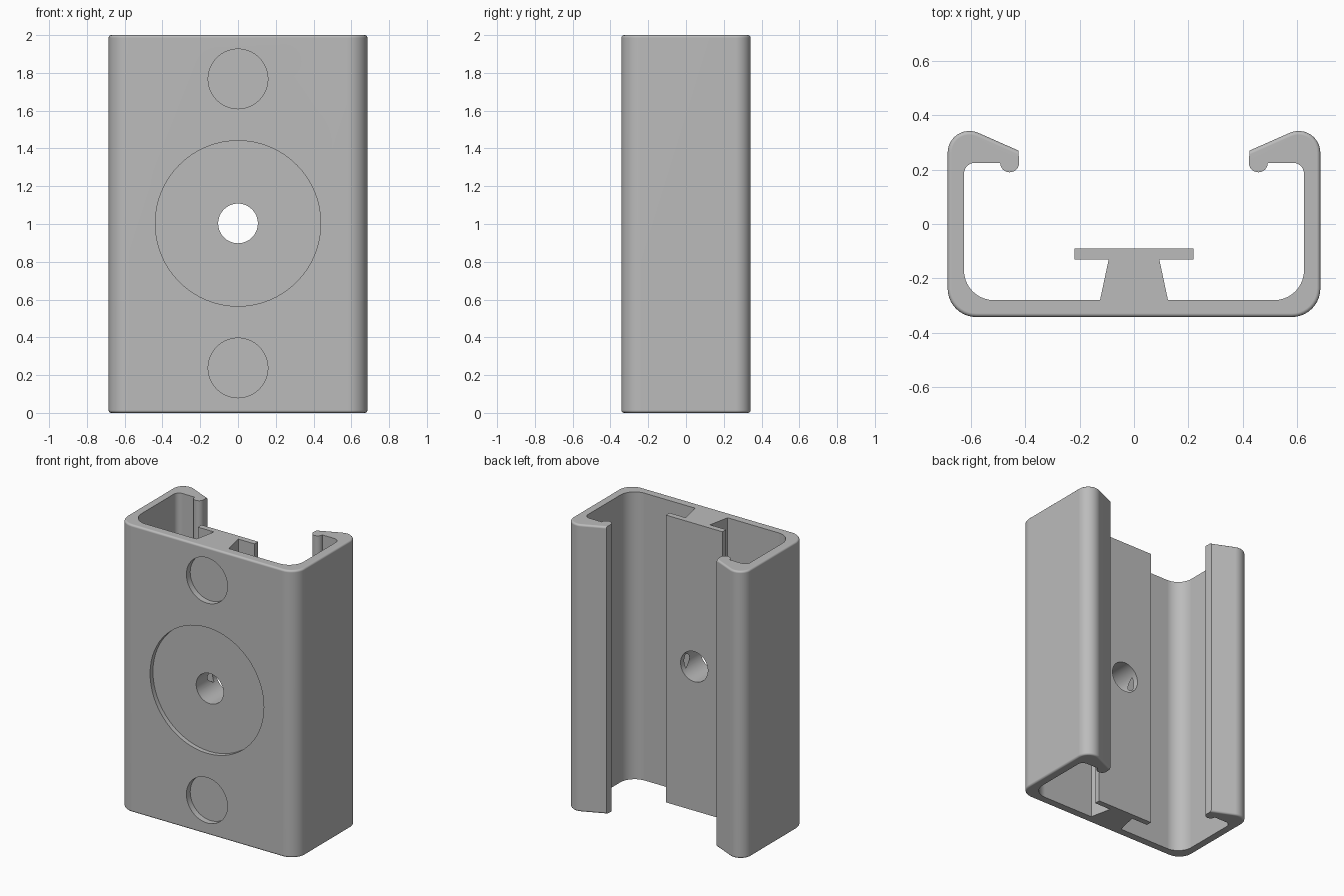
import bpy, bmesh
from math import cos, sin, radians

cube = bpy.data.objects.get("Cube")
if cube:
    bpy.data.objects.remove(cube, do_unlink=True)

HEIGHT = 2.0
FRONT = -0.342

grey = bpy.data.materials.new("plain grey")
grey.use_nodes = True
grey.diffuse_color = (0.5, 0.5, 0.5, 1)
grey.node_tree.nodes["Principled BSDF"].inputs["Base Color"].default_value = (0.5, 0.5, 0.5, 1)


def arc(cx, cy, r, start, end, steps=10):
    angles = [radians(start + (end - start) * i / steps) for i in range(steps + 1)]
    return [(cx + r * cos(a), cy + r * sin(a)) for a in angles]


# Half of the channel section: outer skin, then lip, inner wall and T rail
outer = (arc(0.58, FRONT + 0.105, 0.105, -90, 0)
         + arc(0.605, 0.262, 0.08, 0, 114, 12)
         + [(0.425, 0.27)])
inner = (arc(0.457, 0.225, 0.035, 180, 360, 12)
         + arc(0.585, 0.185, 0.04, 90, 0, 6)
         + arc(0.515, -0.17, 0.11, 0, -90)
         + [(0.125, -0.28), (0.093, -0.13), (0.218, -0.13), (0.218, -0.09)])
half = outer + inner
section = half + [(-x, y) for x, y in reversed(half)]

# Extrude the section upward
bm = bmesh.new()
verts = [bm.verts.new((x, y, 0)) for x, y in section]
base = bm.faces.new(verts)
top = bmesh.ops.extrude_face_region(bm, geom=[base], use_keep_orig=True)
bmesh.ops.translate(bm, vec=(0, 0, HEIGHT),
                    verts=[g for g in top["geom"] if isinstance(g, bmesh.types.BMVert)])
bmesh.ops.recalc_face_normals(bm, faces=bm.faces)

# Soften the outer rim at both ends
skin = {(round(s * x, 4), round(y, 4)) for x, y in outer for s in (-1, 1)}
rim = [e for e in bm.edges
       if abs(e.verts[0].co.z - e.verts[1].co.z) < 0.001
       and all((round(v.co.x, 4), round(v.co.y, 4)) in skin for v in e.verts)]
bmesh.ops.bevel(bm, geom=rim, offset=0.014, offset_type='OFFSET', segments=3,
                profile=0.5, affect='EDGES', clamp_overlap=False)
mesh = bpy.data.meshes.new("channel_bracket")
bm.to_mesh(mesh)
bm.free()
mesh.materials.append(grey)
bracket = bpy.data.objects.new("channel_bracket", mesh)
bpy.context.collection.objects.link(bracket)
bpy.context.view_layer.objects.active = bracket


def bore(name, radius, z, y_end):
    """Cut a round pocket from the front face back to y_end."""
    y_start = FRONT - 0.1
    bpy.ops.mesh.primitive_cylinder_add(
        vertices=64, radius=radius, depth=y_end - y_start,
        location=(0, (y_start + y_end) / 2, z), rotation=(radians(90), 0, 0))
    cutter = bpy.context.object
    cutter.name = name
    cutter.hide_render = True
    cutter.data.materials.append(grey)
    bpy.context.view_layer.objects.active = bracket
    mod = bracket.modifiers.new(name, 'BOOLEAN')
    mod.operation = 'DIFFERENCE'
    mod.solver = 'EXACT'
    mod.object = cutter
    bpy.ops.object.modifier_apply(modifier=mod.name)
    bpy.data.objects.remove(cutter, do_unlink=True)


# Magnet-style recesses and the central through hole
bore("upper_recess", 0.158, 1.768, FRONT + 0.042)
bore("lower_recess", 0.158, 0.238, FRONT + 0.042)
bore("central_recess", 0.438, 1.003, FRONT + 0.032)
bore("screw_hole", 0.105, 1.003, 0.1)

# Smooth the rounded walls, keep flats flat
bpy.ops.object.select_all(action='DESELECT')
bracket.select_set(True)
bpy.context.view_layer.objects.active = bracket
bpy.ops.object.shade_smooth_by_angle(angle=radians(32))
weighted = bracket.modifiers.new("flat_normals", 'WEIGHTED_NORMAL')
weighted.keep_sharp = True
